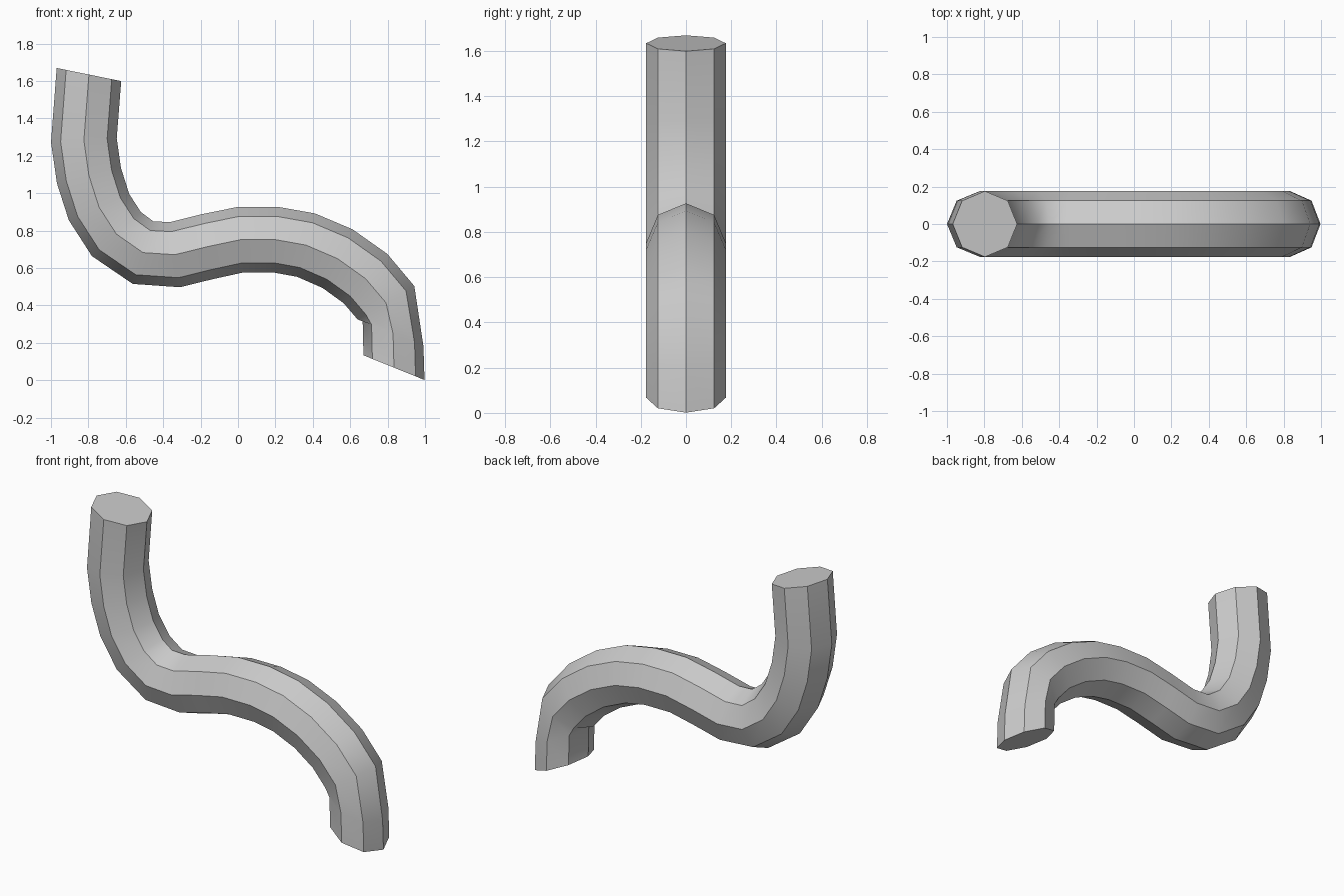
import bpy, bmesh
from math import sin, cos, radians, pi

if "Cube" in bpy.data.objects:
    bpy.data.objects.remove(bpy.data.objects["Cube"])

SIDES, RADIUS = 8, 0.176

# Path of the bent bar: centre x, centre z, tilt of the cross-section in degrees
PATH = [
    (-0.797, 1.634, -11.5), (-0.824, 1.283, 3.5), (-0.797, 1.094, 13.2),
    (-0.743, 0.925, 23.4), (-0.650, 0.781, 41.9), (-0.508, 0.682, 71.9),
    (-0.337, 0.671, 98.7), (-0.163, 0.714, 99.6), (0.013, 0.751, 94.4),
    (0.203, 0.751, 86.5), (0.364, 0.722, 74.3), (0.532, 0.650, 63.0),
    (0.682, 0.543, 48.7), (0.791, 0.414, 30.5), (0.829, 0.249, -22.6),
    (0.834, 0.067, -22.0),
]

# Octagonal rings swept along the path
bm = bmesh.new()
rings = []
for x, z, tilt in PATH:
    t = radians(tilt)
    ring = []
    for i in range(SIDES):
        a = 2 * pi * i / SIDES
        u, v = RADIUS * cos(a), RADIUS * sin(a)
        ring.append(bm.verts.new((x + u * cos(t), v, z + u * sin(t))))
    rings.append(ring)

# Side walls, smooth along the length
for r0, r1 in zip(rings, rings[1:]):
    for i in range(SIDES):
        j = (i + 1) % SIDES
        bm.faces.new((r0[i], r0[j], r1[j], r1[i])).smooth = True

# Flat end caps
for end in (rings[0], rings[-1]):
    bm.faces.new(end)
bmesh.ops.recalc_face_normals(bm, faces=bm.faces[:])

# Sharp lengthwise edges and cap rims; inner ring edges stay smooth
ring_of = {v: k for k, ring in enumerate(rings) for v in ring}
for e in bm.edges:
    a, b = (ring_of[v] for v in e.verts)
    e.smooth = a == b and 0 < a < len(rings) - 1

mesh = bpy.data.meshes.new("bent_bar")
bm.to_mesh(mesh)
bm.free()

grey = bpy.data.materials.new("light grey")
grey.diffuse_color = (0.6, 0.6, 0.6, 1)
grey.use_nodes = True
grey.node_tree.nodes["Principled BSDF"].inputs["Base Color"].default_value = grey.diffuse_color
mesh.materials.append(grey)
bpy.context.collection.objects.link(bpy.data.objects.new("bent_bar", mesh))
